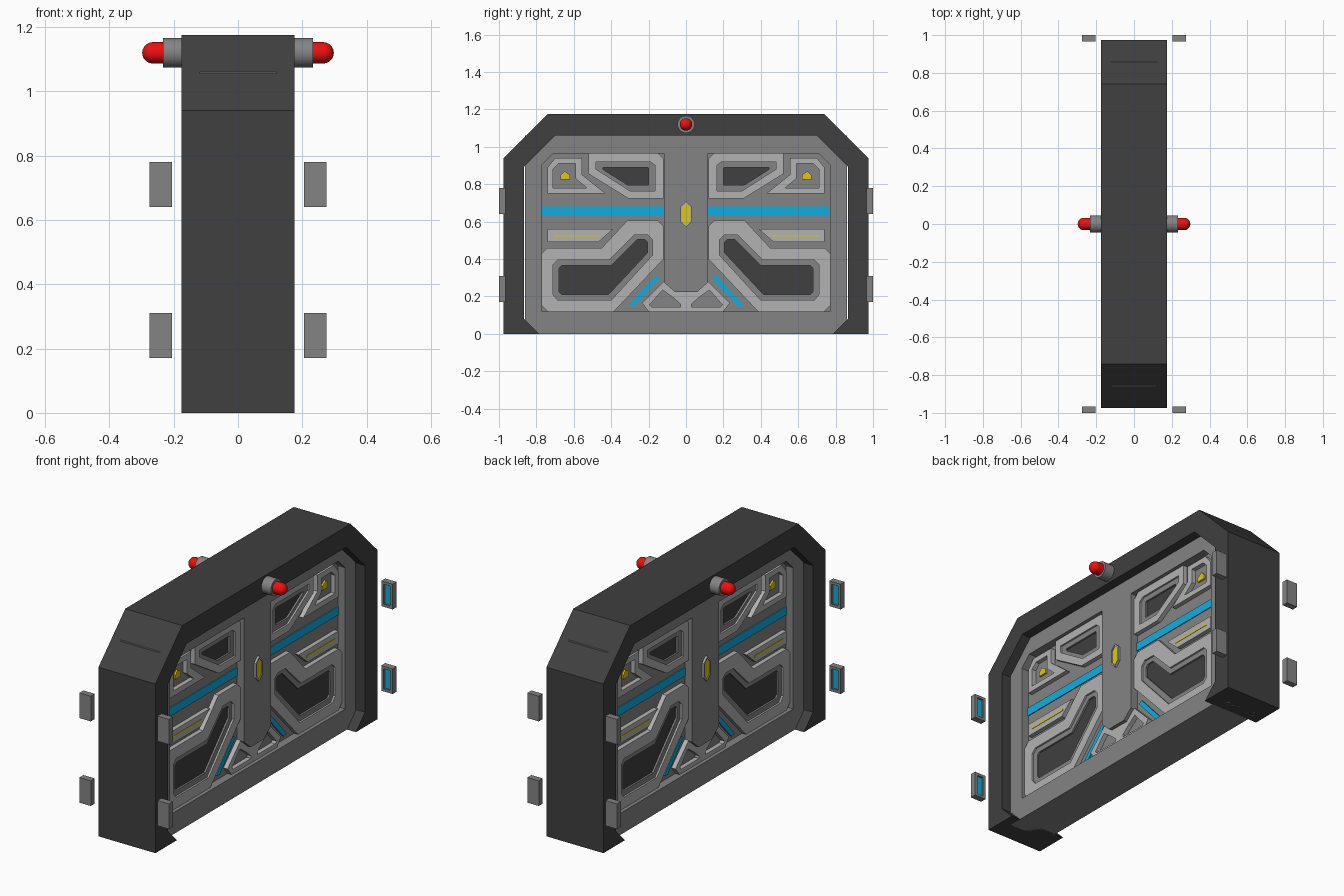
import bpy, bmesh, math

if "Cube" in bpy.data.objects:
    bpy.data.objects.remove(bpy.data.objects["Cube"])


def material(name, r, g, b):
    m = bpy.data.materials.new(name)
    m.diffuse_color = (r, g, b, 1)
    m.use_nodes = True
    m.node_tree.nodes["Principled BSDF"].inputs["Base Color"].default_value = m.diffuse_color
    return m


DARK = material("dark_grey", 0.05, 0.05, 0.05)
MID = material("mid_grey", 0.23, 0.23, 0.23)
LIGHT = material("light_grey", 0.45, 0.45, 0.45)
BLUE = material("blue", 0.005, 0.42, 0.74)
YELLOW = material("yellow", 0.7, 0.58, 0.01)
RED = material("red", 0.85, 0.005, 0.005)


def sym(half):
    """Complete a half outline by reflecting it across y = 0."""
    return half + [(-y, z) for y, z in reversed(half) if y != 0]


def add_mirror(ob, x, y):
    if x or y:
        mod = ob.modifiers.new("mirror", "MIRROR")
        mod.use_axis = (x, y, False)


def prism(name, outline, a, b, mat, hole=None, mx=True, my=True, axis="x"):
    """Extrude an outline (optionally with a hole of equal point count) from a to b."""
    bm = bmesh.new()

    def loop(pts, d):
        return [bm.verts.new((d, u, v) if axis == "x" else (u, d, v)) for u, v in pts]

    n = len(outline)
    o0, o1 = loop(outline, a), loop(outline, b)
    if hole:
        h0, h1 = loop(hole, a), loop(hole, b)
        pairs = [(o0, o1), (o1, h1), (h1, h0), (h0, o0)]
    else:
        bm.faces.new(o0)
        bm.faces.new(o1)
        pairs = [(o0, o1)]
    for p, q in pairs:
        for i in range(n):
            j = (i + 1) % n
            bm.faces.new((p[i], p[j], q[j], q[i]))
    bmesh.ops.recalc_face_normals(bm, faces=bm.faces)
    me = bpy.data.meshes.new(name)
    bm.to_mesh(me)
    bm.free()
    me.materials.append(mat)
    ob = bpy.data.objects.new(name, me)
    bpy.context.collection.objects.link(ob)
    add_mirror(ob, mx, my)
    return ob


def rect(u0, u1, v0, v1):
    return [(u0, v0), (u0, v1), (u1, v1), (u1, v0)]


# Outer frame: one arch profile, open at the bottom
inner = [(-0.785, 0), (-0.866, 0.08), (-0.866, 0.895), (-0.70, 1.06)]
outer = [(0.975, 0), (0.975, 0.94), (0.74, 1.175)]
arch = (inner + [(-y, z) for y, z in reversed(inner)]
        + outer + [(-y, z) for y, z in reversed(outer)])
prism("door_frame", arch, -0.175, 0.175, DARK, mx=False, my=False)

# Door slab: core, raised rim and centre column
FLOOR, TOP = 0.075, 0.12
prism("door_core", rect(-0.86, 0.86, 0, 1.06), -FLOOR, FLOOR, MID, mx=False, my=False)
prism("door_rim", sym([(0.86, 0), (0.86, 1.06), (0.70, 1.06)]), FLOOR, TOP, MID,
      hole=sym([(0.77, 0.12), (0.77, 0.905), (0.71, 0.965)]), my=False)
prism("centre_column", sym([(0.06, 0.225), (0.117, 0.275), (0.117, 0.97)]),
      FLOOR, TOP, MID, my=False)

# Centre badge
prism("badge_rim", sym([(0, 0.71), (0.03, 0.68), (0.03, 0.60), (0, 0.57)]), TOP, 0.132, LIGHT,
      hole=sym([(0, 0.70), (0.023, 0.675), (0.023, 0.605), (0, 0.58)]), my=False)
prism("badge_light", sym([(0, 0.70), (0.023, 0.675), (0.023, 0.605), (0, 0.58)]),
      TOP, 0.127, YELLOW, my=False)

# Upper corner panels
prism("corner_panel",
      [(0.74, 0.75), (0.74, 0.89), (0.70, 0.94), (0.555, 0.94), (0.555, 0.85), (0.43, 0.75)],
      FLOOR, 0.10, LIGHT,
      hole=[(0.71, 0.78), (0.71, 0.88), (0.68, 0.91), (0.59, 0.91), (0.59, 0.83), (0.53, 0.78)])
prism("corner_light", [(0.67, 0.825), (0.67, 0.85), (0.65, 0.87), (0.62, 0.85), (0.62, 0.825)],
      FLOOR, 0.085, YELLOW)


def window(name, edge, lip, pane):
    prism(name + "_frame", edge, FLOOR, 0.10, LIGHT, hole=lip)
    prism(name + "_lip", lip, FLOOR, 0.09, MID, hole=pane)
    prism(name + "_pane", pane, FLOOR, 0.08, DARK)


# Upper and lower windows
window("upper_window",
       [(0.52, 0.965), (0.15, 0.965), (0.12, 0.935), (0.12, 0.725), (0.31, 0.725), (0.52, 0.855)],
       [(0.48, 0.92), (0.19, 0.92), (0.165, 0.90), (0.165, 0.765), (0.30, 0.765), (0.48, 0.88)],
       [(0.445, 0.89), (0.205, 0.89), (0.20, 0.885), (0.20, 0.795), (0.31, 0.795), (0.445, 0.88)])
window("lower_window",
       [(0.74, 0.12), (0.77, 0.15), (0.77, 0.43), (0.74, 0.46), (0.45, 0.46),
        (0.315, 0.605), (0.15, 0.605), (0.12, 0.575), (0.12, 0.40), (0.385, 0.12)],
       [(0.685, 0.18), (0.71, 0.21), (0.71, 0.37), (0.685, 0.395), (0.41, 0.395),
        (0.275, 0.53), (0.205, 0.53), (0.18, 0.505), (0.18, 0.42), (0.40, 0.18)],
       [(0.665, 0.21), (0.68, 0.225), (0.68, 0.35), (0.665, 0.365), (0.40, 0.365),
        (0.26, 0.505), (0.22, 0.505), (0.205, 0.49), (0.205, 0.435), (0.415, 0.21)])

# Stripes and bars
prism("blue_stripe", rect(0.117, 0.77, 0.633, 0.68), FLOOR, 0.08, BLUE)
prism("bar_panel", [(0.74, 0.49), (0.74, 0.56), (0.39, 0.56), (0.47, 0.49)], FLOOR, 0.10, LIGHT)
prism("bar_light", rect(0.46, 0.71, 0.52, 0.53), 0.10, 0.102, YELLOW)
prism("diagonal_light", [(0.16, 0.315), (0.14, 0.30), (0.28, 0.145), (0.31, 0.15)],
      FLOOR, 0.083, BLUE)

# Bottom bracket below the column
prism("bottom_bracket",
      [(0.235, 0.165), (0.20, 0.12), (0, 0.12), (0, 0.225), (0.06, 0.225), (0.12, 0.28)],
      FLOOR, 0.10, LIGHT,
      hole=[(0.195, 0.155), (0.185, 0.145), (0.03, 0.145), (0.03, 0.16), (0.07, 0.195), (0.125, 0.235)])

# Side sensors with blue panels facing inwards
for label, z in (("lower", 0.17), ("upper", 0.64)):
    shell = rect(0.205, 0.275, z, z + 0.14)
    panel = rect(0.22, 0.26, z + 0.015, z + 0.125)
    prism(label + "_sensor_shell", shell, 0.965, 1.0, MID, hole=panel, axis="y")
    prism(label + "_sensor_panel", panel, 0.975, 0.976, BLUE, axis="y")
    prism(label + "_sensor_back", panel, 0.976, 1.0, MID, axis="y")


# Warning lamps on both faces
def finish(name, mat):
    bpy.ops.object.transform_apply(location=True, rotation=True, scale=True)
    bpy.ops.object.shade_smooth_by_angle(angle=math.radians(35))
    ob = bpy.context.object
    ob.name = name
    ob.data.materials.append(mat)
    add_mirror(ob, True, False)


def rod(name, r, x0, x1, mat):
    bpy.ops.mesh.primitive_cylinder_add(vertices=32, radius=r, depth=x1 - x0,
                                        location=((x0 + x1) / 2, 0, 1.12),
                                        rotation=(0, math.pi / 2, 0))
    finish(name, mat)


rod("lamp_base", 0.046, 0.165, 0.234, MID)
rod("lamp_stem", 0.033, 0.23, 0.266, RED)
bpy.ops.mesh.primitive_uv_sphere_add(segments=32, ring_count=16, radius=0.033,
                                     location=(0.265, 0, 1.12), rotation=(0, math.pi / 2, 0))
finish("lamp_dome", RED)
